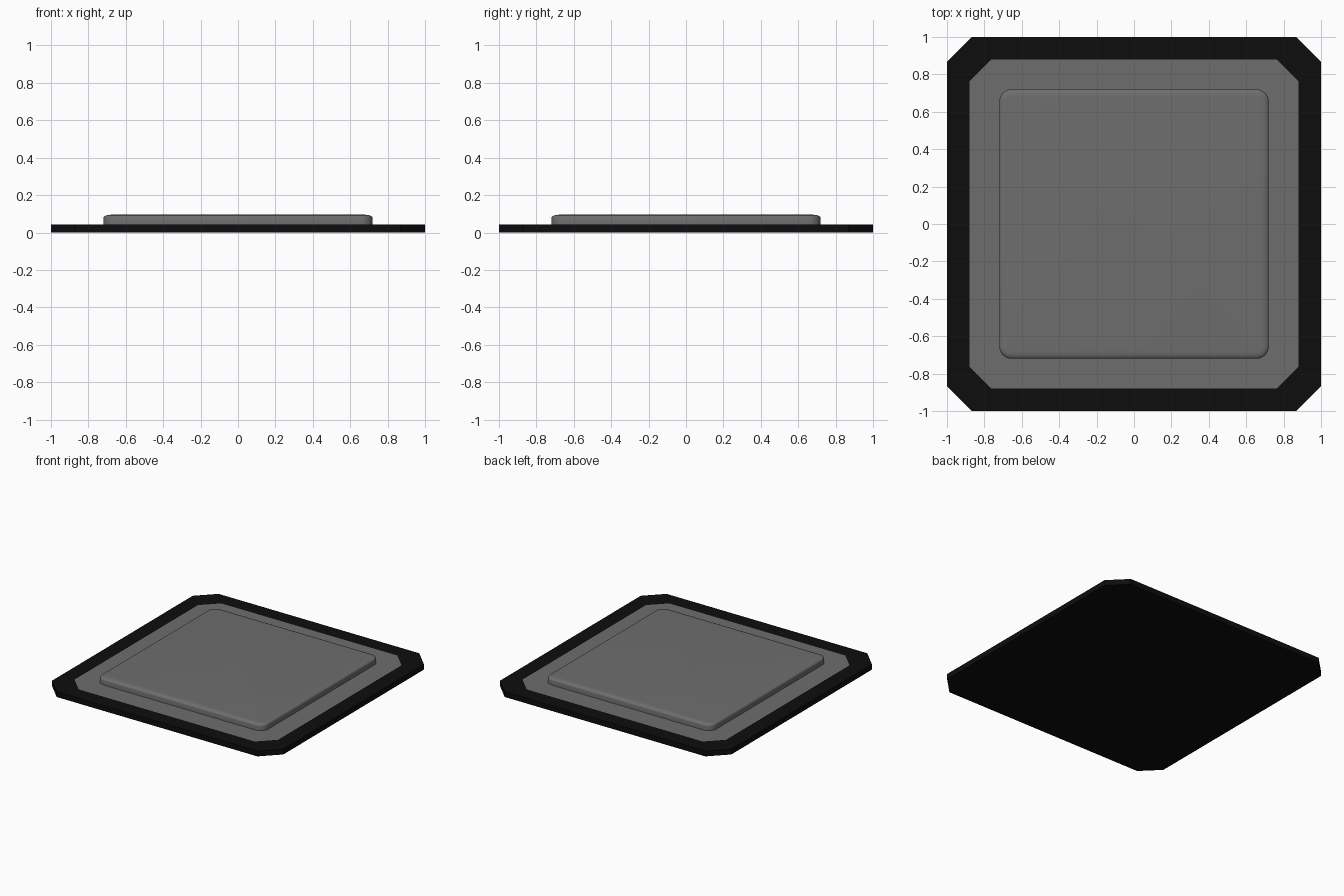
import bpy
from math import sin, cos, pi, radians

if "Cube" in bpy.data.objects:
    bpy.data.objects.remove(bpy.data.objects["Cube"])


def make(name, verts, faces, color):
    mesh = bpy.data.meshes.new(name)
    mesh.from_pydata(verts, [], faces)
    mesh.update()
    obj = bpy.data.objects.new(name, mesh)
    bpy.context.collection.objects.link(obj)
    mat = bpy.data.materials.new(name + "_colour")
    mat.diffuse_color = (color, color, color, 1)
    mat.use_nodes = True
    mat.node_tree.nodes["Principled BSDF"].inputs["Base Color"].default_value = mat.diffuse_color
    mesh.materials.append(mat)
    return obj


def octagon(h, c, z):
    e = h - c
    return [(h, -e, z), (h, e, z), (e, h, z), (-e, h, z),
            (-h, e, z), (-h, -e, z), (-e, -h, z), (e, -h, z)]


def rounded_square(h, r, z, n=6):
    pts = []
    for q in range(4):
        cx = (h - r) * (1 if q in (0, 3) else -1)
        cy = (h - r) * (1 if q < 2 else -1)
        for i in range(n + 1):
            a = (q + i / n) * pi / 2
            pts.append((cx + r * cos(a), cy + r * sin(a), z))
    return pts


def bridge(n, rings):
    return [(k * n + i, k * n + (i + 1) % n, (k + 1) * n + (i + 1) % n, (k + 1) * n + i)
            for k in range(rings - 1) for i in range(n)]


TOP = 0.042

# Black chamfered base: bottom, sides and top border
verts = octagon(1, 0.132, 0) + octagon(1, 0.132, TOP) + octagon(0.88, 0.118, TOP)
make("base_tray", verts, bridge(8, 3) + [tuple(range(7, -1, -1))], 0.004)

# Grey panel lying flush inside the border
make("inlay_panel", octagon(0.88, 0.118, TOP), [tuple(range(8))], 0.155)

# Raised rounded pad with a softened top edge
rings = [rounded_square(0.72, 0.065, TOP)]
for i in range(6):
    a = i / 5 * pi / 2
    inset = 0.04 * (1 - cos(a))
    rings.append(rounded_square(0.72 - inset, 0.065 - inset, 0.077 + 0.018 * sin(a)))
n = len(rings[0])
last = (len(rings) - 1) * n
pad = make("raised_pad", [p for r in rings for p in r],
           bridge(n, len(rings)) + [tuple(range(last, last + n))], 0.155)
bpy.context.view_layer.objects.active = pad
pad.select_set(True)
bpy.ops.object.shade_smooth_by_angle(angle=radians(35))
